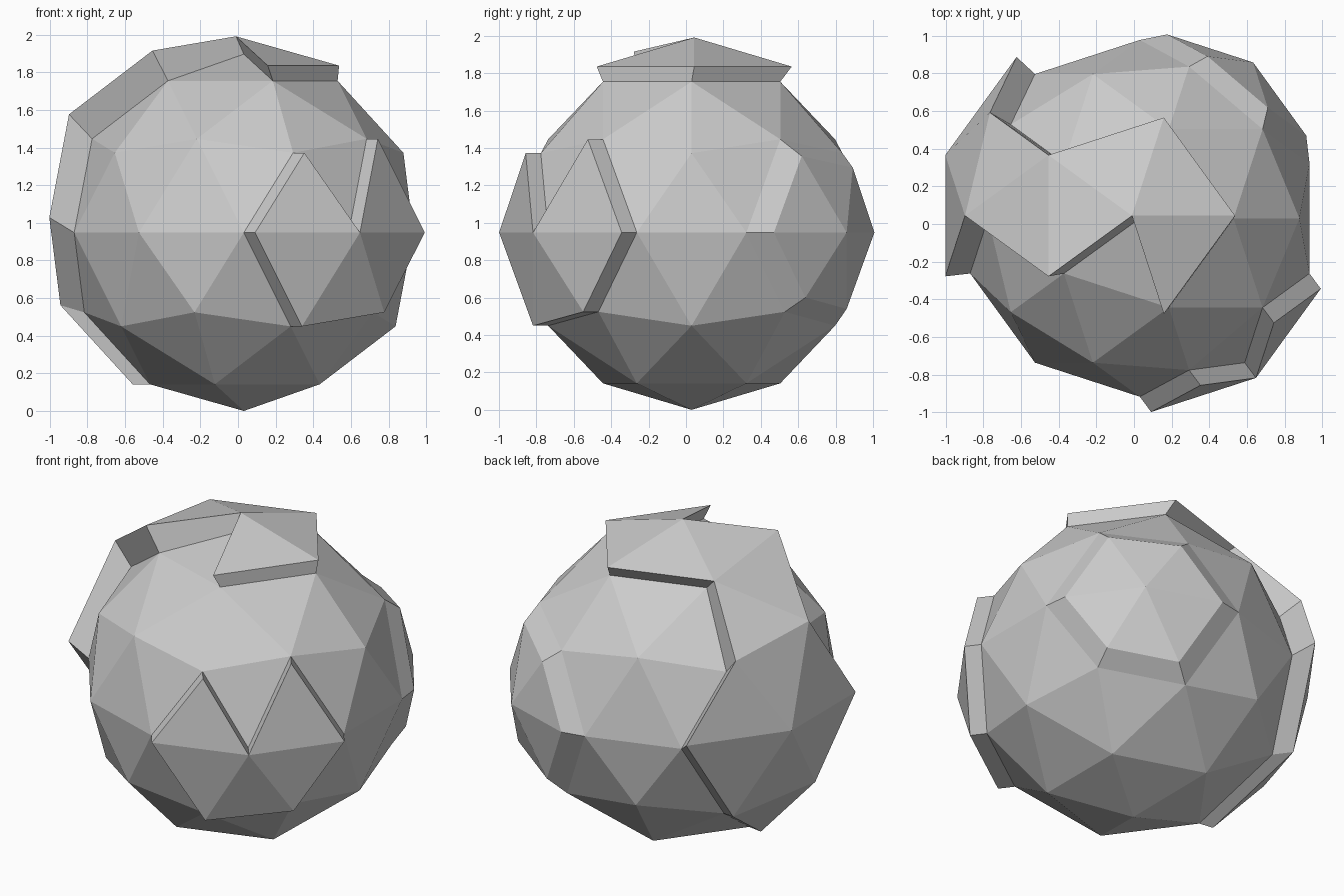
import bpy, bmesh
from math import cos, sin, radians
from mathutils import Vector

if "Cube" in bpy.data.objects:
    bpy.data.objects.remove(bpy.data.objects["Cube"])

R = 0.948
# Rings of the subdivided icosahedron: (ring radius, height)
RINGS = {"top": (0.0, 1.0), "cap": (0.5257, 0.8507), "mid_up": (0.8507, 0.5257),
         "up": (0.8944, 0.4472), "eq": (1.0, 0.0), "low": (0.8944, -0.4472),
         "mid_low": (0.8507, -0.5257), "base": (0.5257, -0.8507)}


def point(ring, angle=0):
    r, z = RINGS[ring]
    return Vector((r * cos(radians(angle)), r * sin(radians(angle)), z)) * R


bm = bmesh.new()
bmesh.ops.create_icosphere(bm, subdivisions=2, radius=R)
core = list(bm.verts)
core_faces = list(bm.faces)


def pick(names):
    return {min(core, key=lambda v: (v.co - point(*n)).length) for n in names}


def find_faces(names, skip=()):
    region, gap = pick(names), pick(skip)
    return [f for f in core_faces
            if set(f.verts) <= region and not (gap and set(f.verts) == gap)]


def raise_plate(faces, move):
    ext = bmesh.ops.extrude_face_region(bm, geom=faces)["geom"]
    for v in ext:
        if isinstance(v, bmesh.types.BMVert):
            v.co = move(v.co.copy())


# Plate regions are all found before any extrusion
front = find_faces([("up", -72), ("eq", -90), ("eq", -54), ("mid_low", -72),
                    ("low", -36), ("eq", -18), ("mid_up", -36)],
                   skip=[("up", -72), ("eq", -54), ("mid_up", -36)])
left = find_faces([("top", 0), ("cap", -72), ("cap", 0), ("cap", 72), ("cap", 144),
                   ("cap", -144), ("mid_up", 180), ("up", 144), ("eq", 162),
                   ("eq", -162), ("eq", 126), ("mid_low", 144), ("low", 180),
                   ("base", 180)],
                  skip=[("top", 0), ("cap", -144), ("cap", -72)])
back = find_faces([("eq", 54), ("up", 72), ("mid_up", 36), ("eq", 18),
                   ("low", 36), ("mid_low", 72), ("eq", 90)])
crown = [point("top")] + [point("cap", a) for a in (-72, 0, 72, 144)]


# Front right plate: straight push
raise_plate(front, lambda p: p + Vector((0.06, -0.081, 0)))


# Long plate from the crown down the left side: enlarged, side part lifted
def left_move(p):
    lift = 0.0 if min((p - c).length for c in crown) < 0.01 else 0.08
    return p * 1.1 + Vector((-0.042, 0.014, lift))


raise_plate(left, left_move)

# Back right plate: tapered hexagon
raise_plate(back, lambda p: p * 0.82 + Vector((0.145, 0.2, 0)))

bmesh.ops.recalc_face_normals(bm, faces=bm.faces)
bmesh.ops.translate(bm, verts=bm.verts, vec=(0.031, 0.03, R))
mesh = bpy.data.meshes.new("faceted_rock")
bm.to_mesh(mesh)
bm.free()
obj = bpy.data.objects.new("faceted_rock", mesh)
bpy.context.collection.objects.link(obj)
